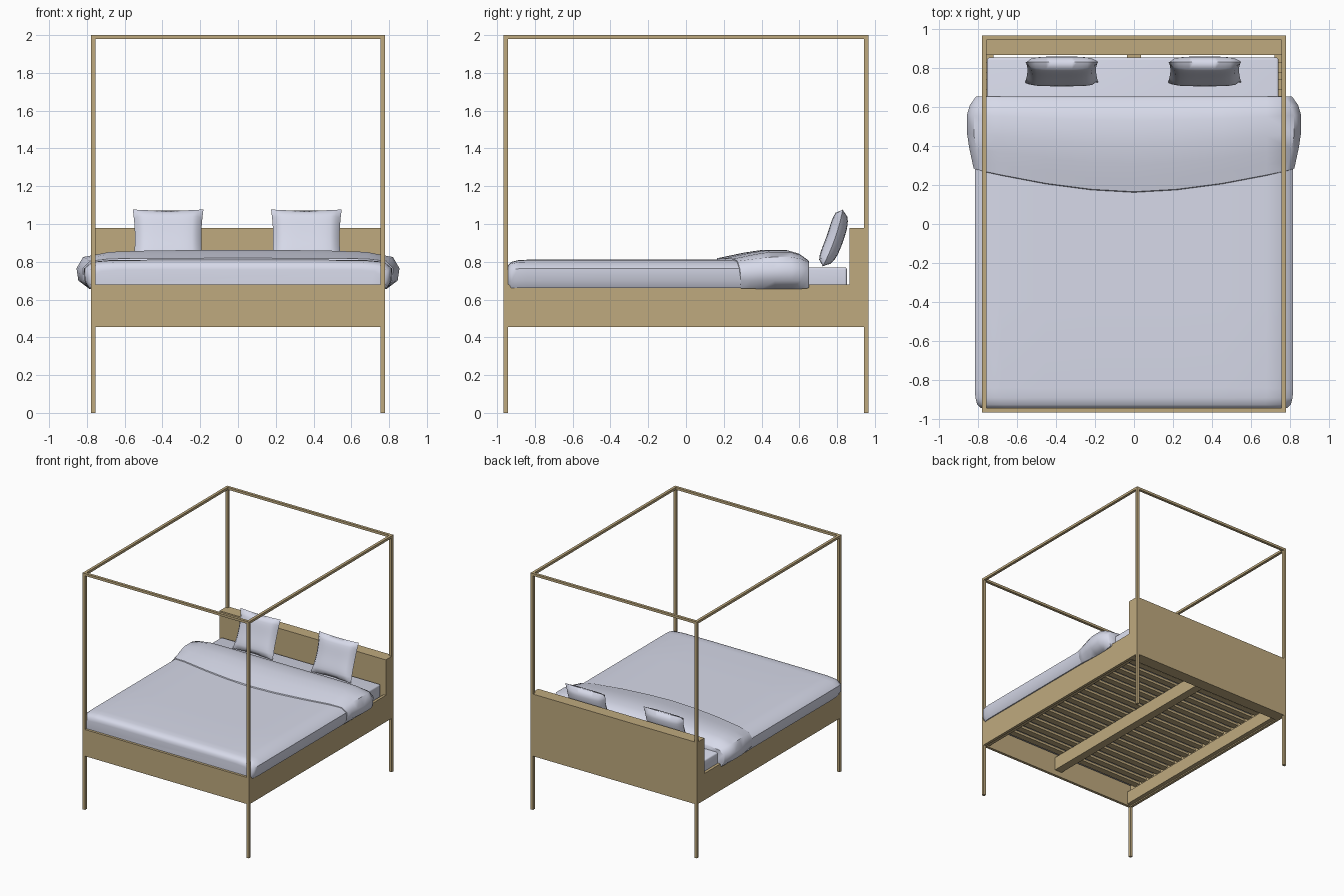
import bpy, bmesh
from mathutils import Matrix, Vector

if "Cube" in bpy.data.objects:
    bpy.data.objects.remove(bpy.data.objects["Cube"])


def material(name, color):
    m = bpy.data.materials.new(name)
    m.diffuse_color = (*color, 1)
    m.use_nodes = True
    m.node_tree.nodes["Principled BSDF"].inputs["Base Color"].default_value = m.diffuse_color
    return m


wood = material("wood", (0.52, 0.40, 0.21))
linen = material("linen", (0.68, 0.70, 0.82))


def finish(name, bm, mat, smooth=None):
    bmesh.ops.recalc_face_normals(bm, faces=bm.faces)
    me = bpy.data.meshes.new(name)
    bm.to_mesh(me)
    bm.free()
    ob = bpy.data.objects.new(name, me)
    bpy.context.collection.objects.link(ob)
    me.materials.append(mat)
    if smooth:
        bpy.ops.object.select_all(action='DESELECT')
        ob.select_set(True)
        bpy.context.view_layer.objects.active = ob
        bpy.ops.object.shade_smooth_by_angle(angle=smooth)
    return ob


def box(name, x, y, z, mat=wood, bevel=0):
    """Box from (min, max) ranges."""
    bm = bmesh.new()
    bmesh.ops.create_cube(bm, size=1)
    for v in bm.verts:
        v.co = Vector([r[0] if c < 0 else r[1] for c, r in zip(v.co, (x, y, z))])
    if bevel:
        bmesh.ops.bevel(bm, geom=bm.edges[:], offset=bevel, segments=3,
                        profile=0.5, affect='EDGES')
    return finish(name, bm, mat, 0.7 if bevel else None)


def drape(name, rows, front_cap=False):
    """Cloth sheet through rows of points, optionally closed at the first row."""
    bm = bmesh.new()
    lines = [[bm.verts.new(p) for p in row] for row in rows]
    for a, b in zip(lines, lines[1:]):
        for i in range(len(a) - 1):
            bm.faces.new((a[i], a[i + 1], b[i + 1], b[i]))
    if front_cap:
        bm.faces.new(lines[0])
    return finish(name, bm, linen, 0.8)


X, Y, T = 0.778, 0.966, 0.023   # outer half sizes and post thickness

# Posts, canopy rails, side rails and slat ledges
for sx, side in ((-1, "left"), (1, "right")):
    xr = sorted((sx * X, sx * (X - T)))
    for sy, end in ((-1, "front"), (1, "back")):
        yr = sorted((sy * Y, sy * (Y - T)))
        box(f"{side}_{end}_post", xr, yr, (0, 2))
    box(f"{side}_canopy_rail", xr, (-Y + T, Y - T), (1.98, 2))
    box(f"{side}_side_rail", xr, (-Y + T, Y - T), (0.455, 0.68))
    box(f"{side}_slat_ledge", sorted((sx * 0.755, sx * 0.72)),
        (-0.942, 0.865), (0.465, 0.575))
for sy, end in ((-1, "front"), (1, "back")):
    yr = sorted((sy * Y, sy * (Y - T)))
    box(f"{end}_canopy_rail", (-X + T, X - T), yr, (1.98, 2))

# Foot rail and thick headboard
box("foot_rail", (-X + T, X - T), (-Y, -Y + T), (0.455, 0.68))
box("headboard", (-X, X), (0.865, Y), (0.455, 0.98))

# Centre beam and slats
box("centre_beam", (-0.035, 0.035), (-0.942, 0.865), (0.5, 0.612))
for i in range(20):
    y = -0.86 + i * 0.0875
    box(f"slat_{i + 1}", (-0.755, 0.755), (y - 0.027, y + 0.027), (0.612, 0.632))

# Mattress
box("mattress", (-0.752, 0.74), (-0.935, 0.852), (0.634, 0.77), linen, 0.012)

# Duvet: half cross-section (x, z) mirrored, rounded at the foot
inner = [(0.75, 0.667), (0.79, 0.66), (0.813, 0.70), (0.815, 0.765),
         (0.775, 0.800), (0.68, 0.809), (0.45, 0.811), (0.22, 0.811), (0, 0.811)]
outer = [(0.75, 0.66), (0.785, 0.655), (0.845, 0.70), (0.855, 0.765),
         (0.82, 0.825), (0.68, 0.852), (0.45, 0.86), (0.22, 0.862), (0, 0.863)]


def mirrored(half):
    return half + [(-x, z) for x, z in reversed(half[:-1])]


rows = []
for y, d in ((-0.945, 0.055), (-0.942, 0.03), (-0.925, 0.012), (-0.89, 0.003),
             (-0.84, 0), (-0.4, 0), (0.1, 0), (0.45, 0)):
    sec = [(x - d * x / 0.8, z - d * (z - 0.66) / 0.155) for x, z in inner]
    rows.append([(x, y, z) for x, z in mirrored(sec)])
drape("duvet", rows, front_cap=True)

# Turned-back fold with a curved front edge, tucked in at the back
rows = []
for t, w in ((0, -0.15), (0.015, 0.15), (0.14, 0.4), (0.3, 0.72), (0.5, 1),
             (0.75, 1), (0.88, 0.65), (0.98, 0.0), (1, -0.2), (1, None)):
    row = []
    for (x0, z0), (x1, z1) in zip(mirrored(inner), mirrored(outer)):
        if w is None:
            x, z = x0 * 0.9, 0.66 + (z0 - 0.66) * 0.65
        else:
            x, z = x0 + (x1 - x0) * w, z0 + (z1 - z0) * w
        front = 0.158 + 0.115 * (abs(x0) / 0.8) ** 1.7 + 0.15 * max(0, 0.78 - z0)
        row.append((x, front + (0.652 - front) * t, z))
    rows.append(row)
drape("duvet_fold", rows)


# Scatter pillows: two bulged grids welded at a pinched rim
def pillow(name, cx):
    n = 14
    bm = bmesh.new()
    for s in (-1, 1):
        g = [[None] * (n + 1) for _ in range(n + 1)]
        for i in range(n + 1):
            for j in range(n + 1):
                u, v = 2 * i / n - 1, 2 * j / n - 1
                bulge = (max(0, 1 - u ** 4) * max(0, 1 - v ** 4)) ** 0.45
                g[i][j] = bm.verts.new((0.187 * u * (1 - 0.06 * (1 - v * v)),
                                        s * 0.046 * bulge - 0.012 * v * v,
                                        0.16 * v * (1 - 0.04 * (1 - u * u))))
        for i in range(n):
            for j in range(n):
                bm.faces.new((g[i][j], g[i + 1][j], g[i + 1][j + 1], g[i][j + 1]))
    bmesh.ops.remove_doubles(bm, verts=bm.verts[:], dist=1e-5)
    bm.transform(Matrix.Translation((cx, 0.788, 0.922)) @ Matrix.Rotation(-0.34, 4, 'X'))
    finish(name, bm, linen, 1.2)


pillow("left_pillow", -0.37)
pillow("right_pillow", 0.362)
